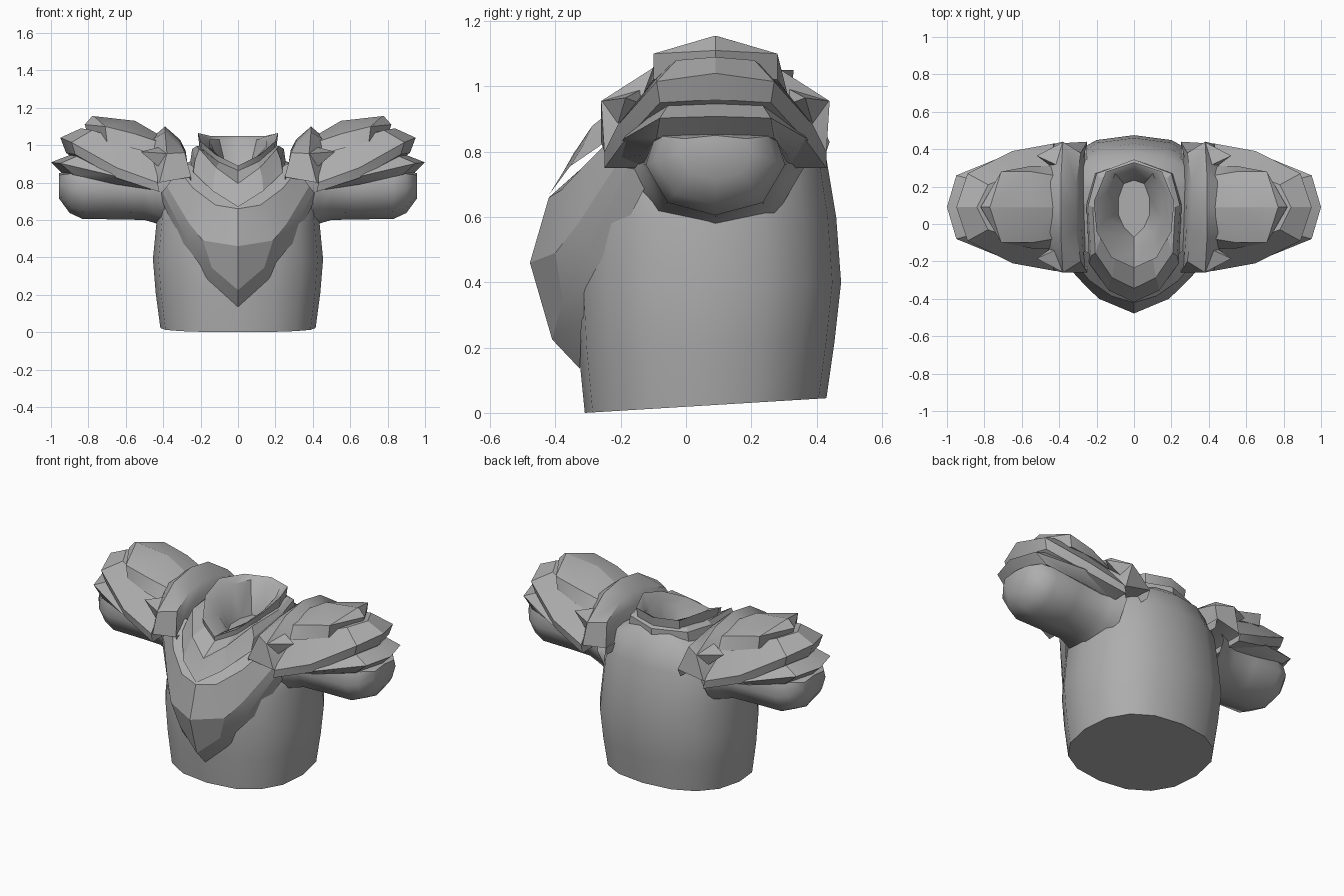
import bpy
import bmesh
from math import sin, cos, pi, radians, copysign

if "Cube" in bpy.data.objects:
    bpy.data.objects.remove(bpy.data.objects["Cube"], do_unlink=True)

SHOULDER_Y = .09  # pauldrons and arms are symmetric about this depth

steel = bpy.data.materials.new("plain_grey")
steel.use_nodes = True
GREY = (.42, .42, .42, 1)
steel.diffuse_color = GREY
steel.node_tree.nodes["Principled BSDF"].inputs["Base Color"].default_value = GREY


def reflect(points, axis, centre):
    """Complete a half outline by mirroring it across a plane."""
    mirrored = []
    for point in reversed(points):
        if abs(point[axis] - centre) > .001:
            twin = list(point)
            twin[axis] = 2 * centre - twin[axis]
            mirrored.append(tuple(twin))
    return list(points) + mirrored


def loft(name, rows, closed=True, cap_start=False, cap_end=False,
         both_sides=False, angle=30):
    """Skin a sequence of equally long point rows."""
    bm = bmesh.new()
    grid = [[bm.verts.new(point) for point in row] for row in rows]
    count = len(grid[0])
    for lower, upper in zip(grid, grid[1:]):
        for i in range(count if closed else count - 1):
            j = (i + 1) % count
            bm.faces.new((lower[i], lower[j], upper[j], upper[i]))
    if cap_start:
        bm.faces.new(list(reversed(grid[0])))
    if cap_end:
        bm.faces.new(grid[-1])
    bmesh.ops.remove_doubles(bm, verts=bm.verts[:], dist=.0005)
    bmesh.ops.recalc_face_normals(bm, faces=bm.faces[:])
    mesh = bpy.data.meshes.new(name)
    bm.to_mesh(mesh)
    bm.free()
    mesh.materials.append(steel)
    obj = bpy.data.objects.new(name, mesh)
    bpy.context.collection.objects.link(obj)
    bpy.ops.object.select_all(action="DESELECT")
    obj.select_set(True)
    bpy.context.view_layer.objects.active = obj
    bpy.ops.object.shade_smooth_by_angle(angle=radians(angle))
    if both_sides:
        obj.modifiers.new("left_and_right", "MIRROR").use_axis[0] = True
    return obj


def shoulder_plate(name, half_rows):
    rows = [reflect(row, 1, SHOULDER_Y) for row in half_rows]
    return loft(name, rows, cap_start=True, cap_end=True, both_sides=True)


def body_ring(half_width, front, back, z_front, z_back, sides=16, power=.85):
    """Rounded body section that may tilt from front to back."""
    ring = []
    for i in range(sides):
        a = 2 * pi * i / sides
        u = copysign(abs(cos(a)) ** power, cos(a))
        v = copysign(abs(sin(a)) ** power, sin(a))
        t = (v + 1) / 2
        ring.append((half_width * u, front + (back - front) * t,
                     z_front + (z_back - z_front) * t))
    return ring


# Torso
sections = [
    (.415, -.31, .43, 0, .045),
    (.44, -.33, .455, .2, .22),
    (.455, -.34, .475, .38, .4),
    (.435, -.33, .46, .59, .6),
    (.42, -.29, .43, .75, .78),
    (.36, -.24, .385, .81, .91),
    (.22, -.16, .32, .83, .97),
]
loft("torso", [body_ring(*s) for s in sections], cap_start=True, angle=40)

# Upper arm stubs: one section scaled along the arm, rounded up at the end
half_section = [(.6, SHOULDER_Y), (.64, -.06), (.76, -.13), (.85, -.1), (.87, SHOULDER_Y)]
arm_rows = []
for x, size, lift in ((.36, 1.25, 0), (.43, 1.12, 0), (.5, 1, 0), (.65, .98, 0),
                      (.83, .97, 0), (.9, .84, .01), (.957, .5, .03)):
    half = [(x, SHOULDER_Y + (y - SHOULDER_Y) * size, .77 + lift + (z - .77) * size)
            for z, y in half_section]
    arm_rows.append(reflect(half, 1, SHOULDER_Y))
loft("arm_stub", arm_rows, cap_end=True, both_sides=True, angle=60)

# Faceted breastplate with a bevelled pointed lower edge
breast_rows = [
    [(.425, -.1, .74), (.3, -.24, .47), (.16, -.32, .28), (0, -.325, .135)],
    [(.405, -.18, .75), (.27, -.3, .49), (.14, -.378, .345), (0, -.41, .225)],
    [(.38, -.2, .78), (.26, -.33, .58), (.187, -.4, .49), (0, -.478, .46)],
    [(.32, -.2, .87), (.24, -.3, .77), (.12, -.385, .68), (0, -.42, .66)],
    [(.26, -.14, .9), (.2, -.2, .86), (.1, -.24, .82), (0, -.26, .8)],
]
loft("breastplate", [reflect(row, 0, 0) for row in breast_rows], closed=False, angle=20)

# Pointed collar plate around the neck, with a thick rim and a raised step
rim = [(0, -.378, .735), (.13, -.315, .82), (.23, -.17, .92),
       (.245, .1, .98), (.2, .27, .985), (0, .345, .985)]
inner = [(0, -.22, .87), (.1, -.18, .91), (.18, -.08, .97),
         (.19, .1, 1), (.16, .25, 1), (0, .31, 1)]
skirt = [(x * 1.04, y - .04 if y < 0 else y, z - .065) for x, y, z in rim]
step = [(x * .9, y * .91, z + .06 if y < 0 else z + .015) for x, y, z in rim]
loft("collar_plate", [reflect(row, 0, 0) for row in (skirt, rim, step, inner)], angle=15)

# Standing neck guard with a hollow inside
guard_top = [(0, -.235, .89), (.12, -.18, .95), (.2, -.04, 1.02),
             (.215, .12, 1.065), (.15, .28, 1.05), (0, .33, 1.05)]
guard_base = [(x * .95, y + .01 if y < 0 else y - .01, z - .09) for x, y, z in guard_top]
lip = [(0, -.14, .885), (.1, -.06, .94), (.15, .03, .99),
       (.15, .16, 1.03), (.1, .27, 1.03), (0, .295, 1.03)]
hollow = [(x * .55, .09 + (y - .09) * .7, .84) for x, y, z in lip]
loft("neck_guard", [reflect(row, 0, 0) for row in (guard_base, guard_top, lip, hollow)],
     cap_end=True, angle=40)

# Layered shoulder plates, each row running from the front inner corner to the outer tip
shoulder_plate("lower_shoulder_plate", [
    [(.45, -.16, .84), (.65, -.15, .9), (.84, -.05, .95), (.88, .09, .955)],
    [(.45, -.23, .78), (.68, -.19, .84), (.95, -.08, .903), (1, .09, .908)],
    [(.45, -.14, .76), (.65, -.13, .79), (.88, -.09, .842), (.935, .09, .845)],
])
shoulder_plate("middle_shoulder_plate", [
    [(.43, -.09, .99), (.62, -.09, 1.03), (.78, -.03, 1.08), (.84, .09, 1.09)],
    [(.43, -.25, .8), (.65, -.21, .88), (.89, -.09, 1.015), (.95, .09, 1.04)],
    [(.42, -.25, .75), (.65, -.195, .825), (.87, -.08, .95), (.92, .09, .96)],
    [(.42, -.14, .75), (.62, -.13, .82), (.82, -.05, .91), (.86, .09, .915)],
])
shoulder_plate("top_shoulder_plate", [
    [(.43, .088, 1.06), (.55, .088, 1.13), (.77, .088, 1.155), (.78, .09, 1.155)],
    [(.43, -.08, 1.02), (.55, -.1, 1.06), (.71, -.1, 1.1), (.82, .09, 1.11)],
    [(.43, -.13, .95), (.55, -.13, .98), (.7, -.1, 1.02), (.8, .09, 1.05)],
])

# Raised band between shoulder and neck
shoulder_plate("shoulder_band", [
    [(.255, -.24, .78), (.27, -.17, .9), (.28, -.02, .965), (.28, .09, .97)],
    [(.25, -.26, .83), (.285, -.2, .96), (.31, -.03, 1.02), (.31, .09, 1.03)],
    [(.42, -.25, .8), (.38, -.26, .955), (.39, -.08, 1.07), (.39, .09, 1.1)],
    [(.46, -.2, .77), (.46, -.14, .93), (.46, -.04, 1.03), (.46, .09, 1.04)],
])

# Flared points on the front and back of each shoulder
for side, label in ((1, "front"), (-1, "back")):
    base = [(.38, -.12, 1), (.38, -.258, .955), (.42, -.21, .88), (.43, -.12, .94)]
    tip = [(.52, -.185, .965)] * 4
    rows = [[(x, SHOULDER_Y + (y - SHOULDER_Y) * side, z) for x, y, z in row]
            for row in (base, tip)]
    loft(label + "_shoulder_point", rows, cap_start=True, both_sides=True)
